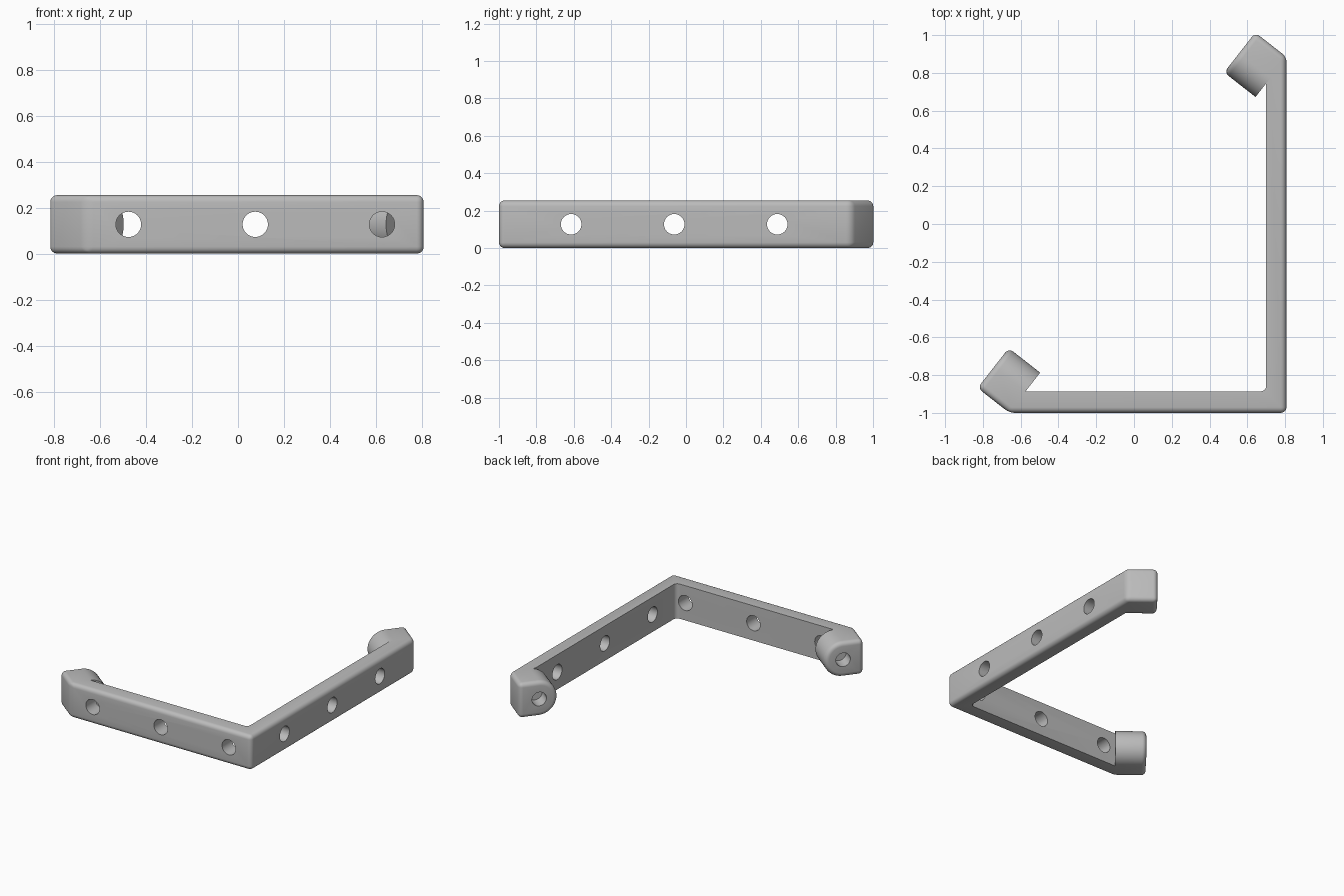
import bpy, bmesh, math
from mathutils import Vector

if "Cube" in bpy.data.objects:
    bpy.data.objects.remove(bpy.data.objects["Cube"])

H = 0.254                      # height of the bar
R = H / 2                      # radius of the rounded lug ends
ANG = math.radians(52)         # direction of the line joining both lugs
U = Vector((math.cos(ANG), math.sin(ANG)))
V = Vector((-U.y, U.x))
U_END, U_CAP = 1.194, 1.053    # lug outer end, centre of its rounded end
V_IN, V_OUT = -0.093, 0.118    # lug faces
X_OUT, X_IN, Y_OUT, Y_IN = 0.807, 0.70, -1.0, -0.886

grey = bpy.data.materials.new("grey")
grey.diffuse_color = (0.5, 0.5, 0.5, 1)
grey.use_nodes = True
grey.node_tree.nodes["Principled BSDF"].inputs["Base Color"].default_value = grey.diffuse_color


def uv(u, v):
    return U * u + V * v


def on_line(value, axis, x=None, y=None):
    """Point on the line dot(p, axis) = value with x or y given."""
    if y is None:
        return Vector((x, (value - axis.x * x) / axis.y))
    return Vector(((value - axis.y * y) / axis.x, y))


# Outline from the first lug cap, round the outside, to the second cap, back inside
outer = [uv(U_CAP, V_OUT), uv(U_END, V_OUT), on_line(U_END, U, x=X_OUT),
         Vector((X_OUT, Y_OUT)), on_line(-U_END, U, y=Y_OUT),
         uv(-U_END, V_OUT), uv(-U_CAP, V_OUT)]
f = 0.03
fillet = [Vector((X_IN - f + f * math.cos(a), Y_IN + f - f * math.sin(a)))
          for a in [math.radians(90 - 15 * i) for i in range(7)]]
inner = [uv(-U_CAP, V_IN), on_line(V_IN, V, y=Y_IN), *fillet,
         on_line(V_IN, V, x=X_IN), uv(U_CAP, V_IN)]
pts = outer + inner
n, n_out = len(pts), len(outer)

bm = bmesh.new()
low = [bm.verts.new((p.x, p.y, 0)) for p in pts]
top = [bm.verts.new((p.x, p.y, H)) for p in pts]
bm.faces.new(top)
bm.faces.new(low[::-1])


def cap_arc(i, sign):
    """Half circle from the top vertex to the bottom one, bulging along U."""
    chain = [top[i]]
    for k in range(1, 24):
        a = math.pi * k / 24
        p = pts[i] + U * sign * R * math.sin(a)
        chain.append(bm.verts.new((p.x, p.y, R + R * math.cos(a))))
    return chain + [low[i]]


# Rounded lug ends
arcs = {0: cap_arc(0, -1), n - 1: cap_arc(n - 1, -1),
        n_out - 1: cap_arc(n_out - 1, 1), n_out: cap_arc(n_out, 1)}
for i, j in ((n - 1, 0), (n_out - 1, n_out)):
    for k in range(24):
        bm.faces.new((arcs[i][k], arcs[i][k + 1], arcs[j][k + 1], arcs[j][k]))
# Upright sides, the lug sides including their half discs
for i in range(n - 1):
    if i == n_out - 1:
        continue
    j = i + 1
    left = arcs.get(i, [top[i], low[i]])
    right = arcs.get(j, [top[j], low[j]])
    bm.faces.new(left + right[::-1])
bmesh.ops.recalc_face_normals(bm, faces=bm.faces)

# Round all edges on the outside of the bar
round_edges = []
for i in range(n_out - 1):
    round_edges += [bm.edges.get((top[i], top[i + 1])), bm.edges.get((low[i], low[i + 1]))]
    if i > 0:
        round_edges.append(bm.edges.get((top[i], low[i])))
for i in (0, n_out - 1):
    round_edges += [bm.edges.get(pair) for pair in zip(arcs[i], arcs[i][1:])]
bmesh.ops.bevel(bm, geom=round_edges, offset=0.03, offset_type='OFFSET', segments=5,
                profile=0.5, affect='EDGES', clamp_overlap=False)
bmesh.ops.recalc_face_normals(bm, faces=bm.faces)
mesh = bpy.data.meshes.new("corner_bracket")
bm.to_mesh(mesh)
bm.free()
bracket = bpy.data.objects.new("corner_bracket", mesh)
bpy.context.collection.objects.link(bracket)
mesh.materials.append(grey)


def drill(start, end, radius):
    """Cut a round hole between two plan points at mid height."""
    a, b = start.to_3d(), end.to_3d()
    a.z = b.z = R
    bpy.ops.mesh.primitive_cylinder_add(vertices=40, radius=radius, depth=(b - a).length,
                                        location=(a + b) / 2)
    cutter = bpy.context.object
    cutter.rotation_euler = (b - a).to_track_quat('Z', 'Y').to_euler()
    cutter.name = "hole_cutter"
    cutter.hide_render = True
    mod = bracket.modifiers.new("hole", 'BOOLEAN')
    mod.operation, mod.solver, mod.object = 'DIFFERENCE', 'EXACT', cutter
    bpy.ops.object.select_all(action='DESELECT')
    bpy.context.view_layer.objects.active = bracket
    bracket.select_set(True)
    bpy.ops.object.modifier_apply(modifier=mod.name)
    bpy.data.objects.remove(cutter)


# Screw holes through both arms
for x in (-0.476, 0.075, 0.626):
    drill(Vector((x, -1.1)), Vector((x, -0.865)), 0.055)
for y in (-0.614, -0.063, 0.488):
    drill(Vector((0.9, y)), Vector((0.65, y)), 0.055)
# Blind pin holes in the lugs
for s in (-1, 1):
    drill(uv(s * U_CAP, 0.2), uv(s * U_CAP, 0.02), 0.05)

bpy.ops.object.shade_smooth_by_angle(angle=math.radians(30))
